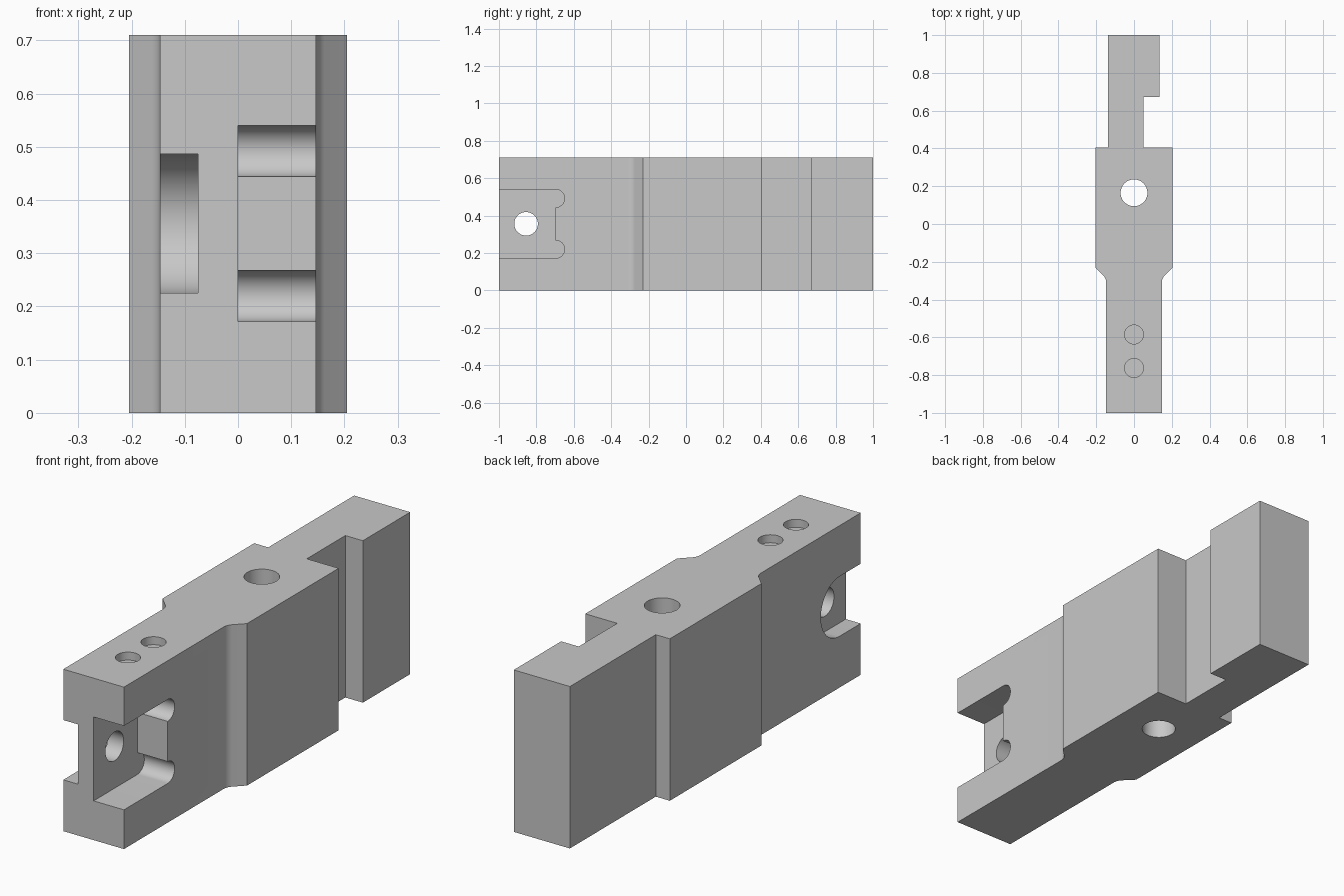
import bpy, bmesh
from math import sin, cos, pi, radians
from mathutils import Vector

if "Cube" in bpy.data.objects:
    bpy.data.objects.remove(bpy.data.objects["Cube"], do_unlink=True)

HEIGHT = 0.71
MID_Z = 0.356

gray = bpy.data.materials.new("plain gray")
gray.use_nodes = True
gray.diffuse_color = (0.58, 0.58, 0.58, 1)
gray.node_tree.nodes["Principled BSDF"].inputs["Base Color"].default_value = gray.diffuse_color


def arc(u, v, r, start, end, steps=24):
    """Points along an arc, angles in degrees."""
    angles = [radians(start + (end - start) * i / steps) for i in range(steps + 1)]
    return [(u + r * cos(a), v + r * sin(a)) for a in angles]


def circle(u, v, r):
    return arc(u, v, r, 0, 360, 48)[:-1]


def prism(name, outline, axis, low, high):
    """Extrude an outline along z (outline in x, y) or x (outline in y, z)."""
    bm = bmesh.new()
    place = (lambda u, v: (u, v, low)) if axis == "z" else (lambda u, v: (low, u, v))
    face = bm.faces.new([bm.verts.new(place(u, v)) for u, v in outline])
    grown = bmesh.ops.extrude_face_region(bm, geom=[face])
    step = Vector((0, 0, high - low)) if axis == "z" else Vector((high - low, 0, 0))
    bmesh.ops.translate(bm, vec=step,
                        verts=[g for g in grown["geom"] if isinstance(g, bmesh.types.BMVert)])
    bmesh.ops.recalc_face_normals(bm, faces=bm.faces)
    mesh = bpy.data.meshes.new(name)
    bm.to_mesh(mesh)
    bm.free()
    mesh.materials.append(gray)
    obj = bpy.data.objects.new(name, mesh)
    bpy.context.collection.objects.link(obj)
    return obj


# Stepped body: narrow front, filleted shoulders, wide middle, notched tail
shoulder = [(0.147, -1)] + arc(0.2, -0.31, 0.053, 180, 135, 8) + [(0.205, -0.23), (0.205, 0.405)]
tail = [(0.05, 0.405), (0.05, 0.672), (0.135, 0.672), (0.135, 1), (-0.137, 1), (-0.137, 0.405)]
mirrored = [(-x, y) for x, y in reversed(shoulder)]
body = prism("block_body", shoulder + tail + mirrored, "z", 0, HEIGHT)

# Front pocket on the left side, with a rounded relief in each inner corner
relief_r, relief_y = 0.048, -0.697
pocket = [(-1.1, MID_Z - 0.184)]
pocket += arc(relief_y, MID_Z - 0.136, relief_r, -90, 90)
pocket += arc(relief_y, MID_Z + 0.136, relief_r, -90, 90)
pocket += [(-1.1, MID_Z + 0.184)]

# Round-ended slot on the right side, concentric with the cross hole
hole_y, slot_r = -0.855, 0.131
slot = [(-1.1, MID_Z - slot_r)] + arc(hole_y, MID_Z, slot_r, -90, 90, 32) + [(-1.1, MID_Z + slot_r)]

cutters = [
    prism("pocket_cutter", pocket, "x", 0, 0.3),
    prism("slot_cutter", slot, "x", -0.3, -0.075),
    prism("cross_hole_cutter", circle(hole_y, MID_Z, 0.063), "x", -0.2, 0.2),
    prism("main_hole_cutter", circle(0, 0.165, 0.071), "z", -0.1, HEIGHT + 0.1),
]
# Shallow blind holes in the top
for y in (-0.585, -0.762):
    cutters.append(prism("blind_hole_cutter", circle(0, y, 0.05), "z", HEIGHT - 0.035, HEIGHT + 0.1))

# Cut everything out of the body
bpy.ops.object.select_all(action="DESELECT")
bpy.context.view_layer.objects.active = body
body.select_set(True)
for cutter in cutters:
    cutter.hide_render = True
    cut = body.modifiers.new(cutter.name, "BOOLEAN")
    cut.operation = "DIFFERENCE"
    cut.solver = "EXACT"
    cut.object = cutter
    bpy.ops.object.modifier_apply(modifier=cut.name)
    bpy.data.objects.remove(cutter, do_unlink=True)

bpy.ops.object.shade_smooth_by_angle(angle=radians(25))
